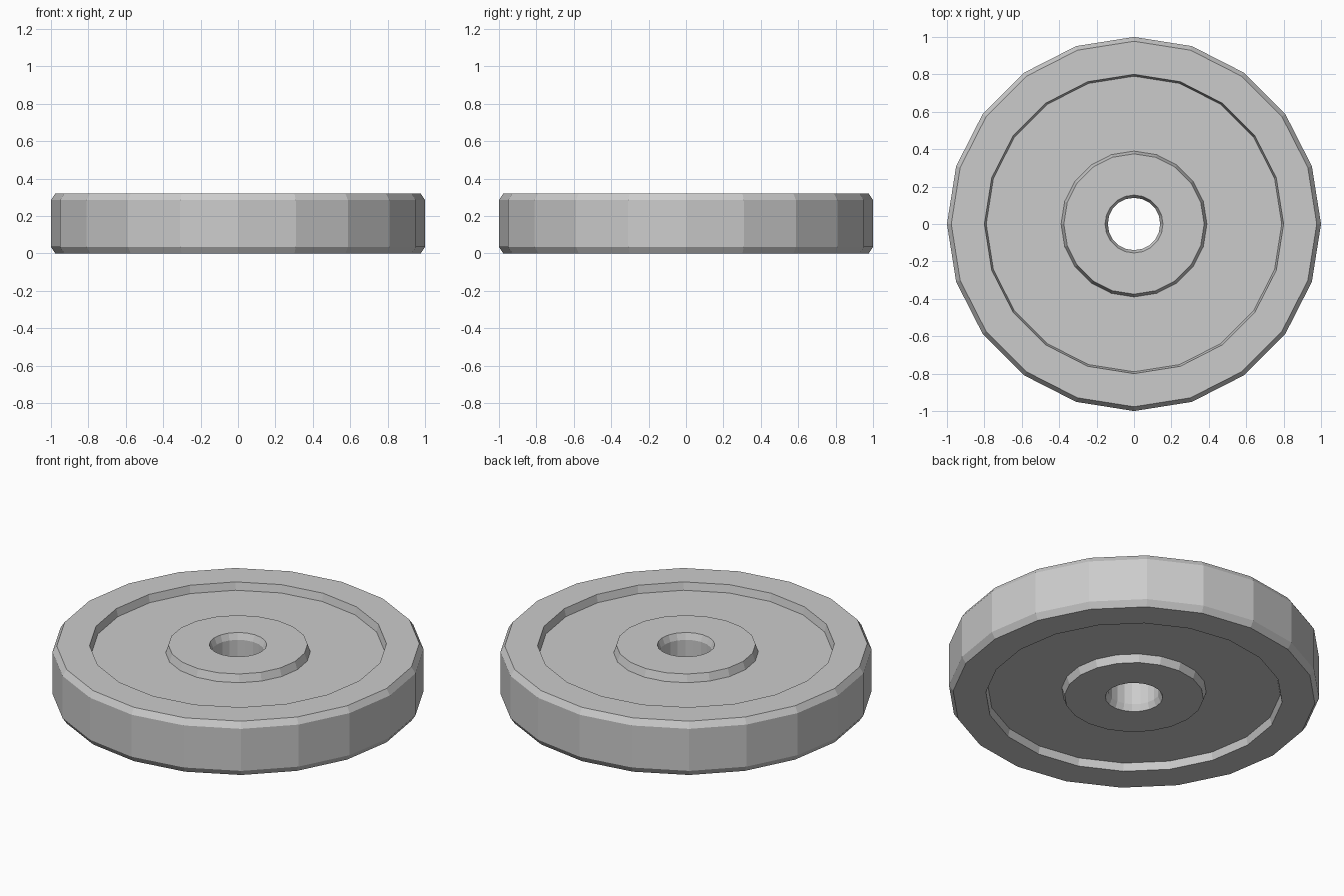
import bpy, bmesh
from math import sin, cos, pi

if "Cube" in bpy.data.objects:
    bpy.data.objects.remove(bpy.data.objects["Cube"])

SIDES = 20
HEIGHT = 0.32

# Upper half of the cross-section (radius, z): bore, hub, web, rim
upper = [(0.14, 0.283), (0.155, 0.32), (0.375, 0.32), (0.39, 0.275),
         (0.79, 0.275), (0.80, 0.32), (0.977, 0.32), (1.0, 0.285)]
# Mirror it for the underside to close the loop
profile = upper + [(r, HEIGHT - z) for r, z in reversed(upper)]


def revolve(name, points, sides):
    bm = bmesh.new()
    rings = [[bm.verts.new((r * cos(2 * pi * i / sides), r * sin(2 * pi * i / sides), z))
              for r, z in points] for i in range(sides)]
    n = len(points)
    for i in range(sides):
        a, b = rings[i], rings[(i + 1) % sides]
        for j in range(n):
            k = (j + 1) % n
            bm.faces.new((a[j], b[j], b[k], a[k]))
    bmesh.ops.recalc_face_normals(bm, faces=bm.faces)
    mesh = bpy.data.meshes.new(name)
    bm.to_mesh(mesh)
    bm.free()
    obj = bpy.data.objects.new(name, mesh)
    bpy.context.collection.objects.link(obj)
    return obj


# Weight plate with recessed web on both faces and a chamfered bore
revolve("weight_plate", profile, SIDES)
